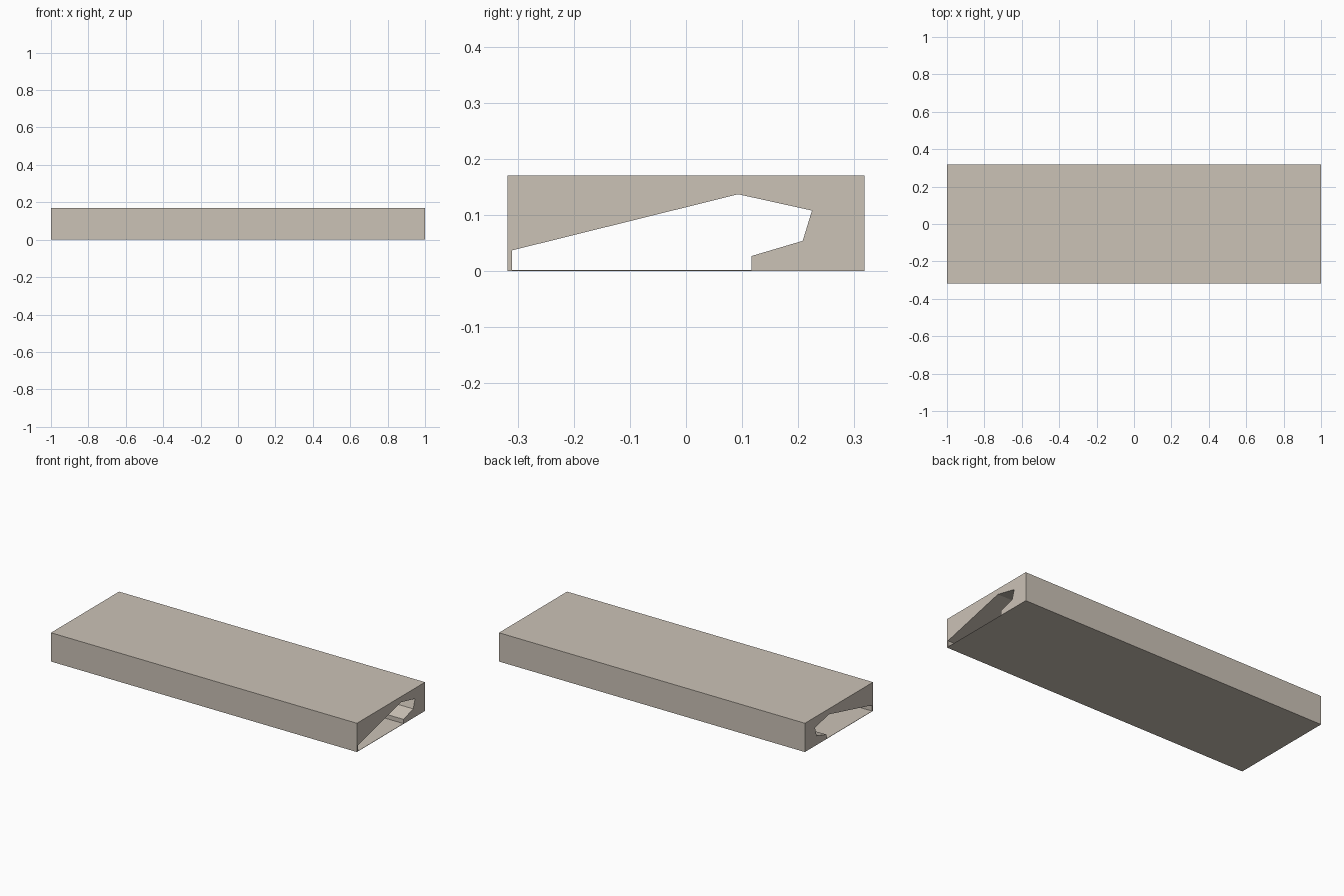
import bpy, bmesh

if "Cube" in bpy.data.objects:
    bpy.data.objects.remove(bpy.data.objects["Cube"])

HALF = 1.0  # half length of every extruded part

stone = bpy.data.materials.new("warm_stone")
stone.diffuse_color = (0.60, 0.54, 0.47, 1)
stone.use_nodes = True
stone.node_tree.nodes["Principled BSDF"].inputs["Base Color"].default_value = stone.diffuse_color


def extrude_profile(name, points):
    """Extrude a y/z outline along the whole x length."""
    bm = bmesh.new()
    face = bm.faces.new([bm.verts.new((-HALF, y, z)) for y, z in points])
    out = bmesh.ops.extrude_face_region(bm, geom=[face])
    verts = [g for g in out["geom"] if isinstance(g, bmesh.types.BMVert)]
    bmesh.ops.translate(bm, verts=verts, vec=(2 * HALF, 0, 0))
    bmesh.ops.recalc_face_normals(bm, faces=bm.faces)
    mesh = bpy.data.meshes.new(name)
    bm.to_mesh(mesh)
    bm.free()
    mesh.materials.append(stone)
    obj = bpy.data.objects.new(name, mesh)
    bpy.context.collection.objects.link(obj)
    return obj


def rectangle(y0, y1, z0, z1):
    return [(y0, z0), (y1, z0), (y1, z1), (y0, z1)]


# Channel outline, from the low front wall over the ridge to the rear lip
outer = [(-0.312, 0.002), (-0.312, 0.04), (0.093, 0.14),
         (0.228, 0.11), (0.213, 0.05), (0.117, 0.021)]
inner = [(-0.310, 0.002), (-0.310, 0.037), (0.093, 0.137),
         (0.2245, 0.108), (0.208, 0.054), (0.117, 0.027)]

# Main block with the channel cut through it
extrude_profile("outer_block",
                [(-0.318, 0), (-0.318, 0.17), (0.318, 0.17), (0.318, 0),
                 (0.213, 0), (0.213, 0.021)] + outer[::-1] + [(-0.312, 0)])

# Thin lining following the channel
extrude_profile("channel_lining", outer + inner[::-1])

# Low rail under the lip
extrude_profile("lower_rail", rectangle(0.117, 0.213, 0, 0.021))

# Thin floor closing the channel
extrude_profile("floor_plate", rectangle(-0.312, 0.117, 0, 0.002))
